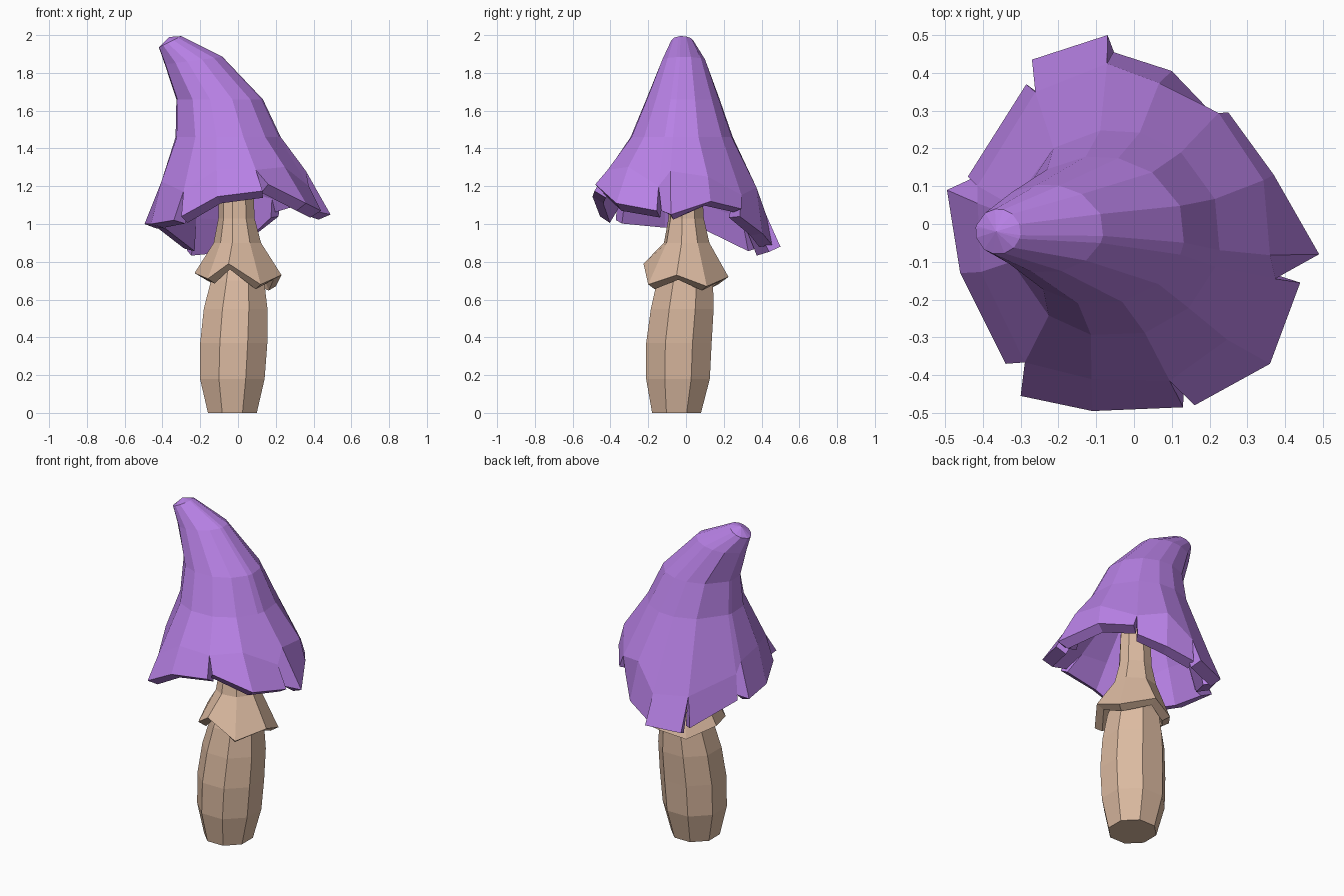
import bpy, bmesh, math
from mathutils import Vector

if "Cube" in bpy.data.objects:
    bpy.data.objects.remove(bpy.data.objects["Cube"])


def material(name, rgb):
    m = bpy.data.materials.new(name)
    m.diffuse_color = (*rgb, 1)
    m.use_nodes = True
    m.node_tree.nodes["Principled BSDF"].inputs["Base Color"].default_value = m.diffuse_color
    return m


PURPLE = material("purple", (0.48, 0.22, 0.79))
TAN = material("tan", (0.71, 0.49, 0.355))


def finish(bm, name, mat, thickness=0):
    bmesh.ops.recalc_face_normals(bm, faces=bm.faces)
    me = bpy.data.meshes.new(name)
    bm.to_mesh(me)
    bm.free()
    me.materials.append(mat)
    ob = bpy.data.objects.new(name, me)
    bpy.context.collection.objects.link(ob)
    if thickness:
        s = ob.modifiers.new("thickness", 'SOLIDIFY')
        s.thickness = thickness
        s.offset = -1
    return ob


def ring(bm, angles, x0, x1, y0, y1, z, tx=0, ty=0):
    """Ellipse filling the x and y ranges, tilted by slopes tx, ty."""
    cx, cy, rx, ry = (x0 + x1) / 2, (y0 + y1) / 2, (x1 - x0) / 2, (y1 - y0) / 2
    out = []
    for a in angles:
        dx, dy = rx * math.cos(a), ry * math.sin(a)
        out.append(bm.verts.new((cx + dx, cy + dy, z + tx * dx + ty * dy)))
    return out


def bridge(bm, lower, upper):
    n = len(lower)
    for i in range(n):
        j = (i + 1) % n
        bm.faces.new((lower[i], lower[j], upper[j], upper[i]))


# Stem: eight-sided tapering column
oct_angles = [math.radians(22.5 + 45 * i) for i in range(8)]
bm = bmesh.new()
rings = []
for x0, x1, y0, y1, z in [(-.17, .11, -.19, .09, 0), (-.215, .155, -.225, .14, .18),
                          (-.215, .17, -.225, .15, .37), (-.195, .17, -.2, .16, .55),
                          (-.155, .15, -.165, .155, .7), (-.09, .08, -.08, .08, .9),
                          (-.08, .06, -.065, .065, 1.3)]:
    rings.append(ring(bm, oct_angles, x0, x1, y0, y1, z))
for a, b in zip(rings, rings[1:]):
    bridge(bm, a, b)
bm.faces.new(rings[0])
bm.faces.new(rings[-1])
finish(bm, "stem", TAN)

# Skirt: flared collar with a zigzag edge
skirt_rim = [(.23, -.05, .73), (.2, .11, .67), (.03, .225, .72), (-.12, .17, .68),
             (-.23, .03, .74), (-.16, -.16, .71), (-.05, -.225, .79), (.12, -.2, .68)]
ang = [math.atan2(p[1], p[0]) for p in skirt_rim]
bm = bmesh.new()
rings = [[bm.verts.new(p) for p in skirt_rim],
         ring(bm, ang, -.13, .125, -.12, .125, .9),
         ring(bm, ang, -.105, .09, -.095, .095, 1.03),
         ring(bm, ang, -.1, .08, -.08, .08, 1.3)]
for a, b in zip(rings, rings[1:]):
    bridge(bm, a, b)
finish(bm, "skirt", TAN, 0.05)

# Cap: leaning cone; columns with two rim points are tears between flaps
rim = [[(.44, -.155, 1.07), (.40, -.13, 1.07)],
       [(.49, -.08, 1.05)],
       [(.37, .13, 1.12)],
       [(.25, .295, 1.08), (.215, .285, 1.04)],
       [(.10, .405, .95)],
       [(-.055, .455, .89), (-.07, .50, .88)],
       [(-.27, .435, .86), (-.285, .37, .87)],
       [(-.44, .125, .99), (-.43, .12, 1.02)],
       [(-.495, .09, 1.0)],
       [(-.46, -.13, 1.0)],
       [(-.34, -.37, 1.02), (-.30, -.455, 1.04)],
       [(-.11, -.495, 1.145)],
       [(.13, -.485, 1.175), (.16, -.48, 1.21)],
       [(.36, -.37, 1.11)]]
tear_drop = {0: .4, 3: .4, 5: .45, 6: .4, 7: .3, 10: .4, 12: .15}
n = len(rim)
ang = [math.atan2(sum(p[1] for p in c), sum(p[0] for p in c)) for c in rim]
bm = bmesh.new()
rings = [ring(bm, ang, -.42, .365, -.42, .385, 1.24, .08, -.14),
         ring(bm, ang, -.335, .23, -.30, .25, 1.46),
         ring(bm, ang, -.33, .135, -.215, .18, 1.66),
         ring(bm, ang, -.39, -.08, -.13, .105, 1.865, .13),
         ring(bm, ang, -.42, -.30, -.08, .04, 1.965, .5)]
# Lower the top of each tear towards the rim so the slits stay short
for i, t in tear_drop.items():
    mid = (Vector(rim[i][0]) + Vector(rim[i][1])) / 2
    rings[0][i].co = rings[0][i].co.lerp(mid, t)
for a, b in zip(rings, rings[1:]):
    bridge(bm, a, b)
tip = bm.verts.new((-.365, -.02, 1.99))
for i in range(n):
    bm.faces.new((rings[-1][i], rings[-1][(i + 1) % n], tip))
edge = [[bm.verts.new(Vector(p)) for p in c] for c in rim]
for i in range(n):
    j = (i + 1) % n
    bm.faces.new((edge[i][-1], edge[j][0], rings[0][j], rings[0][i]))
finish(bm, "cap", PURPLE, 0.07)
